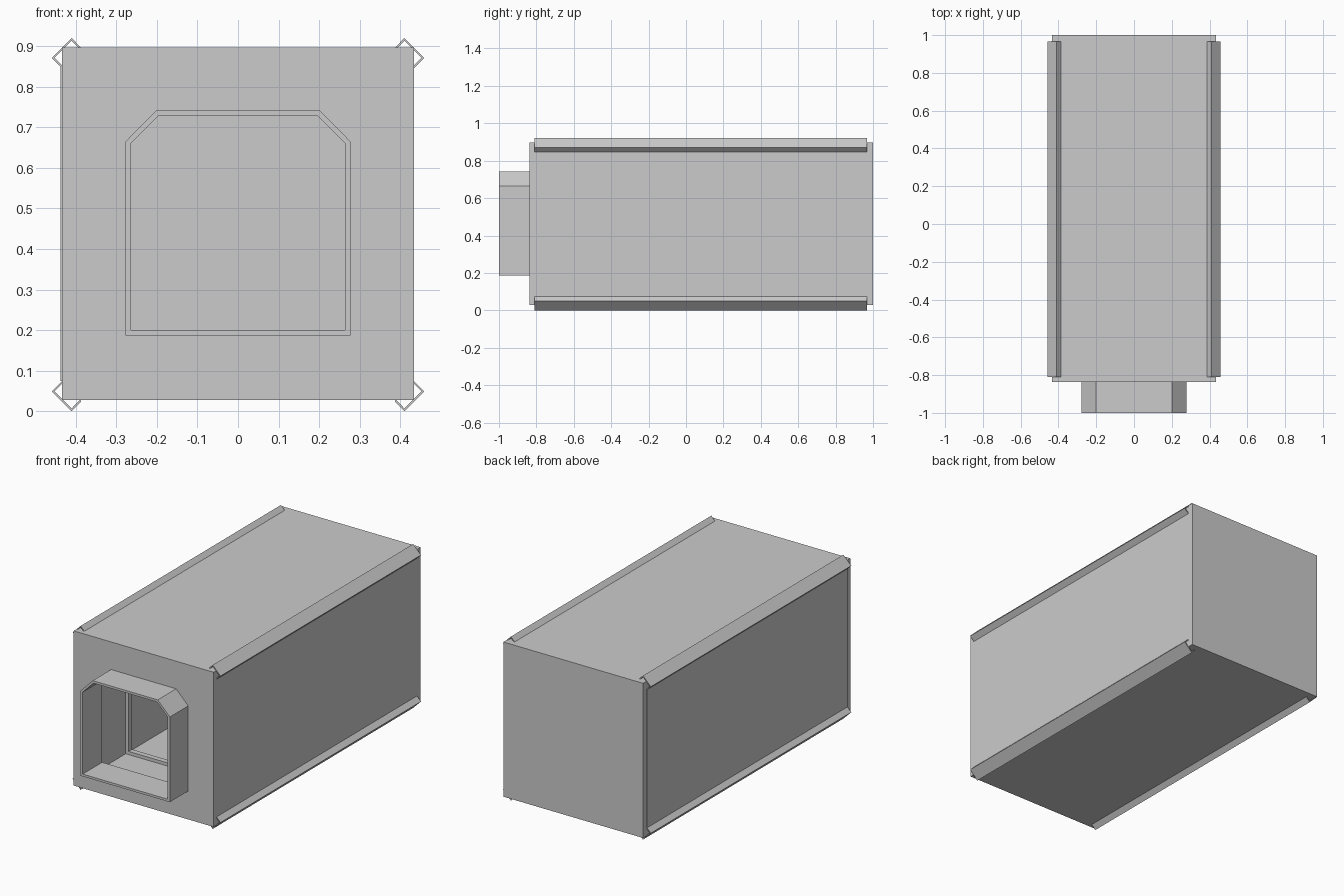
import bpy

if "Cube" in bpy.data.objects:
    bpy.data.objects.remove(bpy.data.objects["Cube"])

ZC = 0.462          # height of the box axis
H = 0.434           # half width of the square box
Y_FRONT, Y_BACK = -0.837, 1.0


def add_mesh(name, verts, faces):
    me = bpy.data.meshes.new(name)
    me.from_pydata(verts, [], faces)
    me.update()
    ob = bpy.data.objects.new(name, me)
    bpy.context.collection.objects.link(ob)
    return ob


def prism(name, prof, y0, y1):
    """Solid extrusion of an anticlockwise (x, z) profile along y."""
    n = len(prof)
    verts = [(x, y, z) for y in (y0, y1) for x, z in prof]
    faces = [tuple(range(n)), tuple(range(2 * n - 1, n - 1, -1))]
    faces += [(i, i + n, (i + 1) % n + n, (i + 1) % n) for i in range(n)]
    return add_mesh(name, verts, faces)


def ring(name, outer, inner, y0, y1):
    """Hollow extrusion between two matching anticlockwise (x, z) loops."""
    n = len(outer)
    verts = [(x, y, z) for y in (y0, y1) for x, z in outer + inner]
    faces = []
    for i in range(n):
        j = (i + 1) % n
        faces += [(i, j, j + n, i + n),
                  (i + 2 * n, i + 3 * n, j + 3 * n, j + 2 * n),
                  (i, i + 2 * n, j + 2 * n, j),
                  (i + n, j + n, j + 3 * n, i + 3 * n)]
    return add_mesh(name, verts, faces)


def square(h):
    return [(-h, ZC - h), (h, ZC - h), (h, ZC + h), (-h, ZC + h)]


def collar_loop(t):
    """Collar outline with two clipped top corners, inset by t."""
    x, b, m, s, top = 0.277 - t, 0.187 + t, 0.202 - t * 0.4, 0.665 - t * 0.4, 0.741 - t
    return [(-x, b), (x, b), (x, s), (m, top), (-m, top), (-x, s)]


# hollow box: four walls, closed back, front plate with opening
ring("box_walls", square(H), square(H - 0.012), Y_FRONT + 0.01, Y_BACK - 0.012)
prism("back_plate", square(H), Y_BACK - 0.012, Y_BACK)
T = ZC + H
front = [(-H, ZC - H), (H, ZC - H), (H, T), (0.2, T), (-0.2, T), (-H, T)]
ring("front_plate", front, collar_loop(0.013), Y_FRONT, Y_FRONT + 0.01)

# intake collar on the front
ring("front_collar", collar_loop(0), collar_loop(0.013), -1.0, Y_FRONT)

# inner flanges where the box sections join
for k in (1, 2, 3):
    y = Y_FRONT + k * (Y_BACK - Y_FRONT) / 4
    ring(f"inner_flange_{k}", square(H - 0.012), square(H - 0.03), y - 0.015, y + 0.015)

# thin cover sheet on the left side
prism("left_cover", [(-0.438, 0.075), (-H, 0.075), (-H, 0.85), (-0.438, 0.85)], -0.81, 0.97)

# folded channel along each long edge, set at 45 degrees (outer loop, then inner)
t = 0.0035
channel = [(0.386, 0.435), (0.410, 0.460), (0.459, 0.411), (0.434, 0.386),
           (0.434 - t, 0.386 + t), (0.459 - 2 * t, 0.411),
           (0.410, 0.460 - 2 * t), (0.386 + t, 0.435 - t)]
for sx, side in ((-1, "left"), (1, "right")):
    for sz, level in ((-1, "bottom"), (1, "top")):
        prof = [(sx * x, ZC - 0.002 + sz * z) for x, z in channel]
        if sx * sz > 0:
            prof.reverse()
        prism(f"edge_channel_{level}_{side}", prof, -0.81, 0.967)
